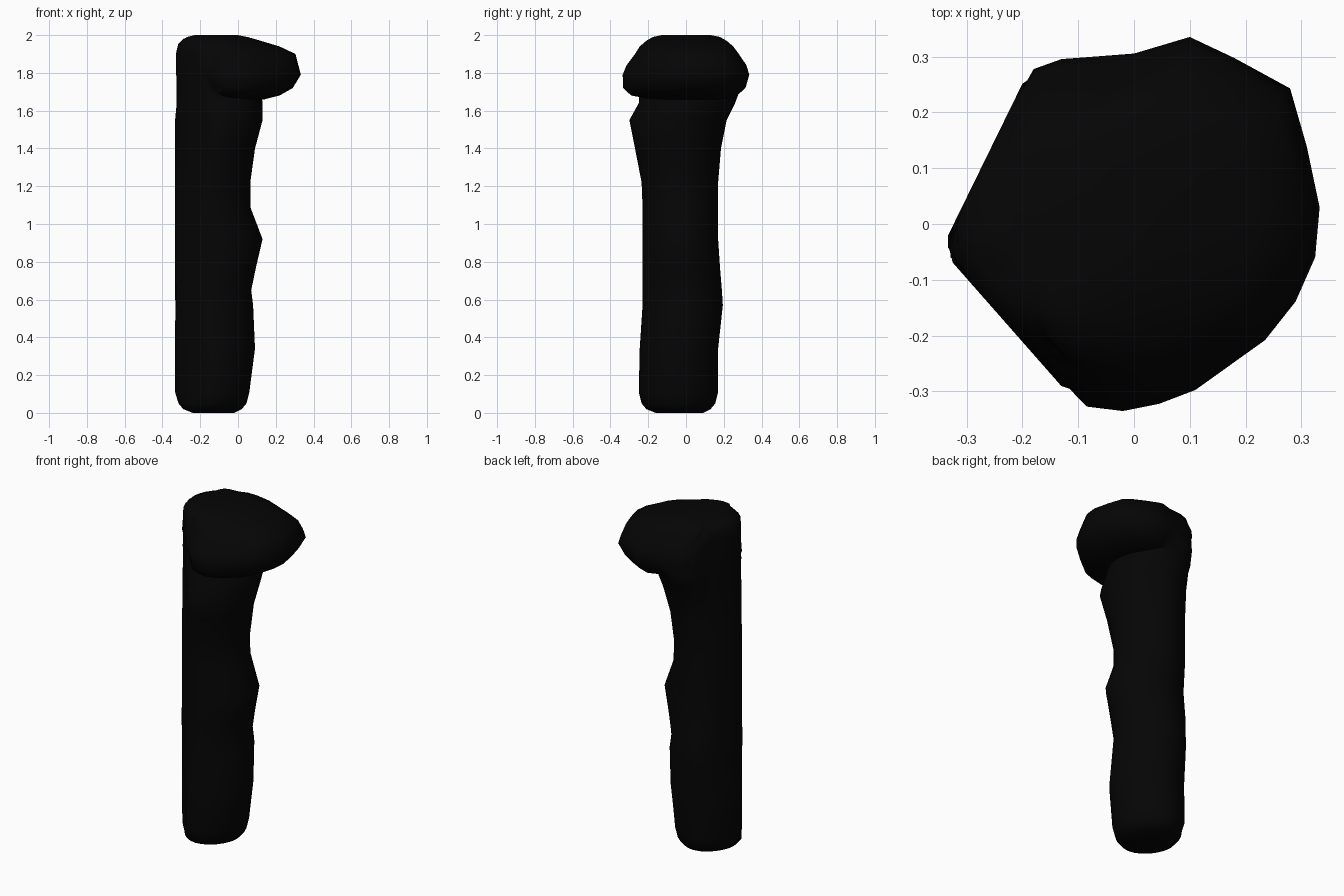
import bpy, bmesh
from math import cos, sin, pi, copysign

black = bpy.data.materials.new("black")
black.diffuse_color = (0.0015, 0.0015, 0.0015, 1)


def flat_side(y, inset):
    """Left limit of x: two upright flats meeting in a blunt corner."""
    upper = -0.333 + (y + 0.02) * 0.49
    lower = -0.333 - (y + 0.06) * 0.88
    return max(-0.333, upper, lower) + inset


def loft(name, outline, rings, inset=0.0):
    """Stack a unit outline (-1..1) fitted to the box of each ring: z, x0, x1, y0, y1."""
    bm = bmesh.new()
    loops = []
    for z, x0, x1, y0, y1 in rings:
        loop = []
        for u, v in outline:
            x = (x0 + x1) / 2 + u * (x1 - x0) / 2
            y = (y0 + y1) / 2 + v * (y1 - y0) / 2
            loop.append(bm.verts.new((max(x, flat_side(y, inset)), y, z)))
        loops.append(loop)
    n = len(outline)
    for a, b in zip(loops, loops[1:]):
        for i in range(n):
            j = (i + 1) % n
            bm.faces.new((a[i], a[j], b[j], b[i]))
    bm.faces.new(loops[0][::-1])
    bm.faces.new(loops[-1])
    bmesh.ops.recalc_face_normals(bm, faces=bm.faces)
    me = bpy.data.meshes.new(name)
    bm.to_mesh(me)
    bm.free()
    ob = bpy.data.objects.new(name, me)
    bpy.context.collection.objects.link(ob)
    me.materials.append(black)
    return ob


# Shaft: rounded section with flats on the left, lumpy on the right side
power = 2 / 1.85
shaft_outline = []
for i in range(24):
    c, s = cos(2 * pi * i / 24), sin(2 * pi * i / 24)
    shaft_outline.append((copysign(abs(c) ** power, c), copysign(abs(s) ** power, s)))

shaft = loft("shaft", shaft_outline, [
    (0.00, -0.24, -0.02, -0.16, 0.09),
    (0.02, -0.29, 0.02, -0.21, 0.13),
    (0.05, -0.315, 0.045, -0.235, 0.155),
    (0.11, -0.333, 0.06, -0.25, 0.17),
    (0.34, -0.333, 0.09, -0.245, 0.17),
    (0.57, -0.333, 0.08, -0.23, 0.195),
    (0.65, -0.333, 0.07, -0.23, 0.19),
    (0.77, -0.333, 0.095, -0.23, 0.18),
    (0.92, -0.333, 0.13, -0.23, 0.17),
    (1.09, -0.333, 0.065, -0.23, 0.17),
    (1.22, -0.333, 0.065, -0.235, 0.17),
    (1.40, -0.333, 0.09, -0.27, 0.185),
    (1.55, -0.333, 0.13, -0.30, 0.215),
    (1.64, -0.333, 0.13, -0.25, 0.26),
    (1.72, -0.333, 0.12, -0.25, 0.29),
    (1.82, -0.333, 0.10, -0.25, 0.27),
    (1.90, -0.333, 0.06, -0.23, 0.23),
    (1.95, -0.318, 0.03, -0.20, 0.19),
    (1.98, -0.29, 0.0, -0.17, 0.16),
    (1.995, -0.24, -0.03, -0.13, 0.12),
])

# Head: overhanging lumpy cap with an angular outline
head_outline = [(u * 3, v * 2.96) for u, v in [
    (0.333, 0.03), (0.31, 0.14), (0.28, 0.245), (0.18, 0.30), (0.10, 0.338),
    (0.0, 0.308), (-0.13, 0.298), (-0.18, 0.28), (-0.21, 0.235), (-0.255, 0.13),
    (-0.32, 0.0), (-0.333, -0.06), (-0.30, -0.115), (-0.22, -0.20),
    (-0.15, -0.262), (-0.085, -0.33), (-0.02, -0.338), (0.045, -0.325),
    (0.11, -0.30), (0.235, -0.21), (0.29, -0.14), (0.325, -0.06)]]

head = loft("head", head_outline, [
    (1.66, -0.14, 0.14, -0.18, 0.18),
    (1.68, -0.22, 0.22, -0.29, 0.27),
    (1.72, -0.29, 0.29, -0.333, 0.315),
    (1.79, -0.333, 0.333, -0.335, 0.335),
    (1.84, -0.333, 0.32, -0.315, 0.32),
    (1.90, -0.33, 0.305, -0.27, 0.28),
    (1.94, -0.32, 0.22, -0.245, 0.25),
    (1.97, -0.30, 0.12, -0.21, 0.215),
    (1.99, -0.27, 0.05, -0.175, 0.18),
    (2.00, -0.23, 0.0, -0.13, 0.13),
], inset=0.004)

# Fuse the head onto the shaft
mod = shaft.modifiers.new("fuse", "BOOLEAN")
mod.operation = "UNION"
mod.solver = "EXACT"
mod.object = head
bpy.context.view_layer.objects.active = shaft
shaft.select_set(True)
bpy.ops.object.modifier_apply(modifier="fuse")
bpy.data.objects.remove(head, do_unlink=True)
shaft.name = "headed_post"
bpy.ops.object.shade_smooth_by_angle(angle=pi / 3)
